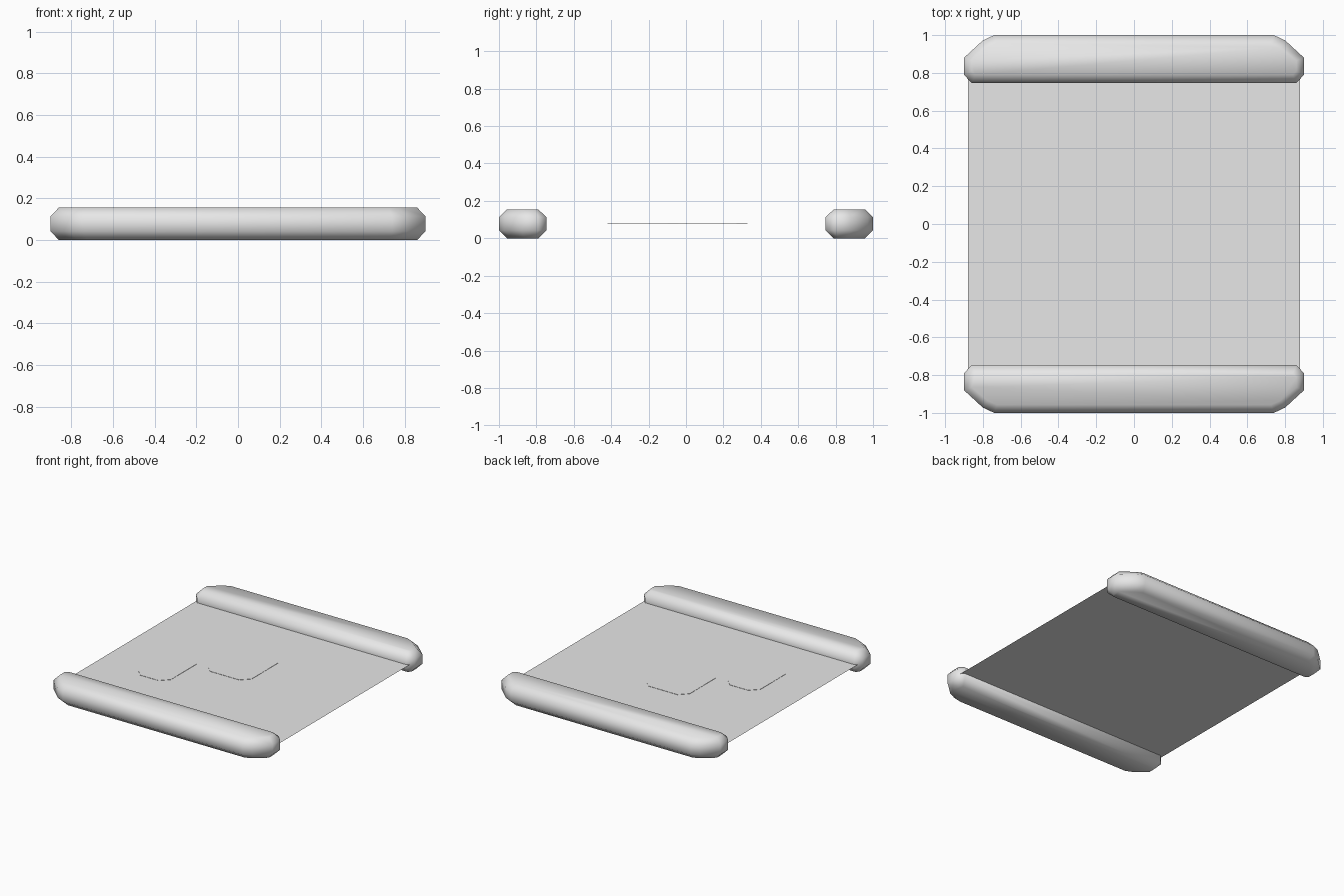
import bpy
import bmesh

cube = bpy.data.objects.get("Cube")
if cube:
    bpy.data.objects.remove(cube, do_unlink=True)

grey = bpy.data.materials.new("light_grey")
grey.use_nodes = True
colour = (0.8, 0.8, 0.8, 1)
grey.diffuse_color = colour
grey.node_tree.nodes["Principled BSDF"].inputs["Base Color"].default_value = colour

HEIGHT = 0.155
BEVEL = 0.042
SHEET_Z = 0.076


def finish(bm, name, smooth=False):
    mesh = bpy.data.meshes.new(name)
    bm.to_mesh(mesh)
    bm.free()
    mesh.materials.append(grey)
    for poly in mesh.polygons:
        poly.use_smooth = smooth
    obj = bpy.data.objects.new(name, mesh)
    bpy.context.collection.objects.link(obj)
    return obj


def loft(name, rings, smooth):
    """Skin a stack of matching closed rings and cap both ends."""
    bm = bmesh.new()
    loops = [[bm.verts.new(p) for p in ring] for ring in rings]
    for low, high in zip(loops, loops[1:]):
        for i in range(len(low)):
            j = (i + 1) % len(low)
            bm.faces.new((low[i], low[j], high[j], high[i]))
    bm.faces.new(loops[0][::-1])
    bm.faces.new(loops[-1])
    bmesh.ops.recalc_face_normals(bm, faces=bm.faces[:])
    return finish(bm, name, smooth)


# End bars: half outlines from the inner edge round to the outer edge
WIDE = [(0.86, 0.747), (0.9, 0.79), (0.9, 0.88), (0.8, 0.972), (0.74, 1.0)]
NARROW = [(0.84, 0.79), (0.86, 0.81), (0.86, 0.865), (0.775, 0.935), (0.725, 0.957)]


def ring(half, z, side):
    full = half + [(-x, y) for x, y in reversed(half)]
    return [(x, y * side, z) for x, y in full]


for name, side in (("front_bar", -1), ("back_bar", 1)):
    loft(name, [ring(NARROW, 0, side), ring(WIDE, BEVEL, side),
                ring(WIDE, HEIGHT - BEVEL, side), ring(NARROW, HEIGHT, side)], True)

# Thin flat sheet stretched between the bars
bm = bmesh.new()
bm.faces.new([bm.verts.new((x, y, SHEET_Z)) for x, y in
              ((-0.88, -0.85), (0.88, -0.85), (0.88, 0.85), (-0.88, 0.85))])
finish(bm, "sheet")


# Two barely raised plates with clipped corners
def plate(name, x0, x1, y0, y1, cut=0.06):
    outline = [(x0 + cut, y0), (x1 - cut, y0), (x1, y0 + cut), (x1, y1 - cut),
               (x1 - cut, y1), (x0 + cut, y1), (x0, y1 - cut), (x0, y0 + cut)]
    loft(name, [[(x, y, z) for x, y in outline]
                for z in (SHEET_Z, SHEET_Z + 0.002)], False)


plate("small_plate", -0.57, -0.30, -0.42, 0.0)
plate("large_plate", -0.22, 0.14, -0.1, 0.33)
